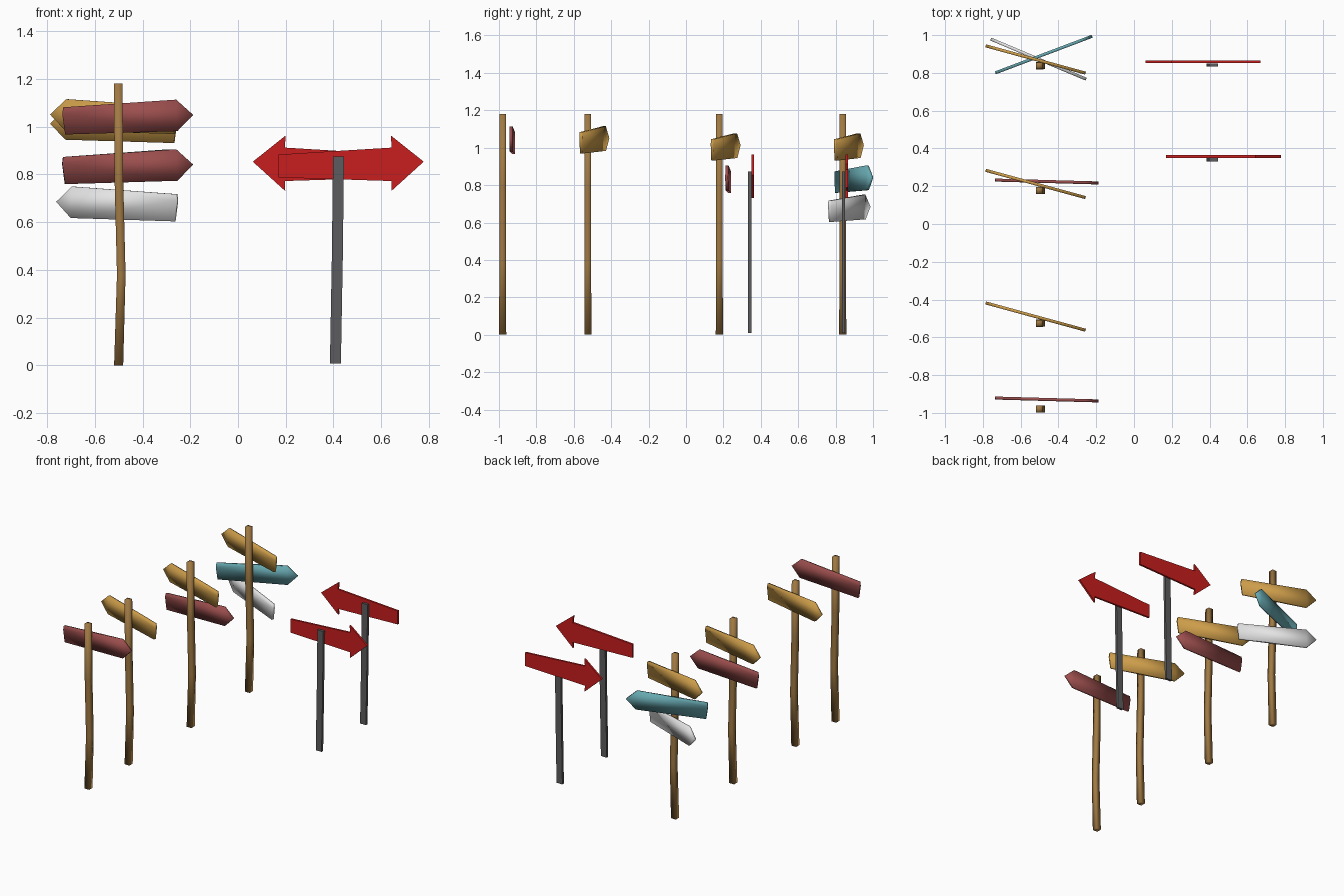
import bpy, bmesh, math
from mathutils import Matrix

if "Cube" in bpy.data.objects:
    bpy.data.objects.remove(bpy.data.objects["Cube"])


def material(name, rgb):
    lin = [((c / 255 + 0.055) / 1.055) ** 2.4 for c in rgb]
    m = bpy.data.materials.new(name)
    m.diffuse_color = (*lin, 1)
    m.use_nodes = True
    m.node_tree.nodes["Principled BSDF"].inputs["Base Color"].default_value = m.diffuse_color
    return m


WOOD = material("wood brown", (160, 121, 67))
GOLD = material("golden yellow", (205, 157, 74))
MAROON = material("faded red", (155, 78, 77))
TEAL = material("teal", (104, 170, 178))
WHITE = material("off white", (228, 228, 228))
RED = material("bright red", (200, 30, 30))
GREY = material("dark grey", (92, 92, 94))


def add_object(name, bm, mat, smooth, matrix=Matrix()):
    bmesh.ops.recalc_face_normals(bm, faces=bm.faces)
    for f in bm.faces:
        f.smooth = smooth
    mesh = bpy.data.meshes.new(name)
    bm.to_mesh(mesh)
    bm.free()
    mesh.materials.append(mat)
    ob = bpy.data.objects.new(name, mesh)
    ob.matrix_world = matrix
    bpy.context.collection.objects.link(ob)


def plate(name, outline, thick, mat, smooth, matrix):
    """Upright board: an (x, z) outline given thickness along y."""
    bm = bmesh.new()
    front = [bm.verts.new((x, -thick / 2, z)) for x, z in outline]
    back = [bm.verts.new((x, thick / 2, z)) for x, z in outline]
    bm.faces.new(front)
    bm.faces.new(back)
    for i in range(len(outline)):
        j = (i + 1) % len(outline)
        bm.faces.new((front[i], front[j], back[j], back[i]))
    add_object(name, bm, mat, smooth, matrix)


def post(name, x, y, rings, mat, smooth):
    """Square post lofted through rings of (z, x shift, half width, half depth)."""
    bm = bmesh.new()
    loops = [[bm.verts.new((x + dx + sx * w, y + sy * d, z))
              for sx, sy in ((-1, -1), (1, -1), (1, 1), (-1, 1))]
             for z, dx, w, d in rings]
    bm.faces.new(loops[0])
    bm.faces.new(loops[-1])
    for a, b in zip(loops, loops[1:]):
        for i in range(4):
            j = (i + 1) % 4
            bm.faces.new((a[i], a[j], b[j], b[i]))
    add_object(name, bm, mat, smooth)


# Crooked wooden posts
POST_Y = [-0.98, -0.525, 0.178, 0.838]
RINGS = [(0, 0, 0.019, 0.019), (0.38, 0.011, 0.018, 0.018),
         (0.78, 0.001, 0.018, 0.018), (1.18, -0.002, 0.018, 0.018)]
for i, y in enumerate(POST_Y):
    post(f"wooden_post_{i + 1}", -0.5, y, RINGS, WOOD, True)

# Pointed wooden boards; z measured from the upper shoulder, tip towards +x
BOARD = [(-0.262, -0.146), (0.208, -0.132), (0.274, -0.064),
         (0.203, 0), (-0.270, -0.032), (-0.274, -0.06)]
BOARDS = [  # name, colour, x, y, shoulder height, heading
    ("red_board_1", MAROON, -0.462, -0.929, 1.113, -1.6),
    ("gold_board_1", GOLD, -0.521, -0.490, 1.115, 164.7),
    ("gold_board_2", GOLD, -0.521, 0.212, 1.077, 164.7),
    ("red_board_2", MAROON, -0.462, 0.225, 0.905, -1.6),
    ("gold_board_3", GOLD, -0.521, 0.871, 1.077, 164.7),
    ("teal_board", TEAL, -0.478, 0.897, 0.905, 20.7),
    ("white_board", WHITE, -0.506, 0.873, 0.749, 157.2),
]
for name, mat, x, y, z, heading in BOARDS:
    m = Matrix.Translation((x, y, z)) @ Matrix.Rotation(math.radians(heading), 4, "Z")
    plate(name, BOARD, 0.016, mat, True, m)

# Red arrow signs on flat grey posts, the rear one turned around
ARROW = [(-0.25, 0.787), (0.224, 0.772), (0.222, 0.73), (0.358, 0.853),
         (0.220, 0.963), (0.224, 0.912), (-0.25, 0.883)]
GREY_RINGS = [(0.008, 0, 0.023, 0.009), (0.45, 0.008, 0.023, 0.009),
              (0.874, 0.013, 0.023, 0.009)]
for name, y, turn in (("front", 0.34, 0), ("rear", 0.842, math.pi)):
    post(f"{name}_grey_post", 0.408, y, GREY_RINGS, GREY, False)
    m = Matrix.Translation((0.42, y + 0.017, 0)) @ Matrix.Rotation(turn, 4, "Z")
    plate(f"{name}_arrow_sign", ARROW, 0.014, RED, False, m)
